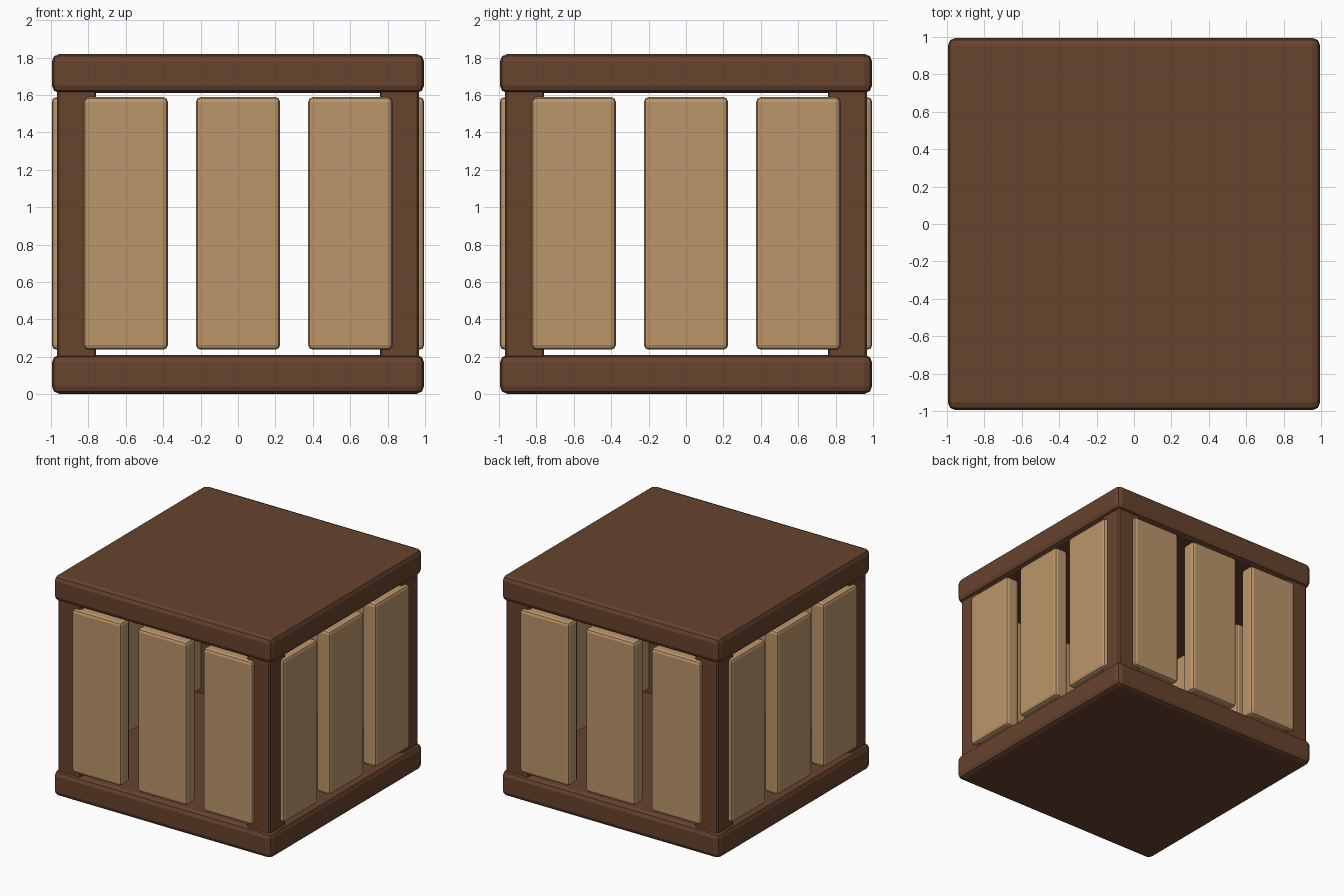
import bpy, math
from mathutils import Matrix

if "Cube" in bpy.data.objects:
    bpy.data.objects.remove(bpy.data.objects["Cube"])


def material(name, rgb):
    m = bpy.data.materials.new(name)
    m.diffuse_color = (*rgb, 1)
    m.use_nodes = True
    m.node_tree.nodes["Principled BSDF"].inputs["Base Color"].default_value = m.diffuse_color
    return m


dark = material("dark_wood", (0.137, 0.057, 0.027))
light = material("light_wood", (0.50, 0.305, 0.145))


def box(name, center, size, mat, bevel, segments=2, turn=0):
    # bevelled box, turned about the z axis through the origin
    bpy.ops.mesh.primitive_cube_add(size=1)
    ob = bpy.context.object
    ob.name = name
    ob.data.transform(Matrix.Rotation(turn, 4, 'Z') @ Matrix.Translation(center)
                      @ Matrix.Diagonal((*size, 1)))
    mod = ob.modifiers.new("Bevel", 'BEVEL')
    mod.width = bevel
    mod.segments = segments
    ob.data.materials.append(mat)
    return ob


# Base and lid slabs
box("base", (0, 0, 0.106), (1.99, 1.99, 0.208), dark, 0.04)
box("lid", (0, 0, 1.715), (1.99, 1.99, 0.208), dark, 0.04)

sides = ("front", "right", "back", "left")
for i, side in enumerate(sides):
    turn = i * math.pi / 2
    # Corner posts
    box("corner_post_" + side, (-0.863, -0.863, 0.91), (0.21, 0.21, 1.44), dark, 0.01, 1, turn)
    # Slats
    for x in (-0.6, 0, 0.6):
        box(side + "_slat", (x, -0.933, 0.913), (0.45, 0.125, 1.35), light, 0.025, 2, turn)
